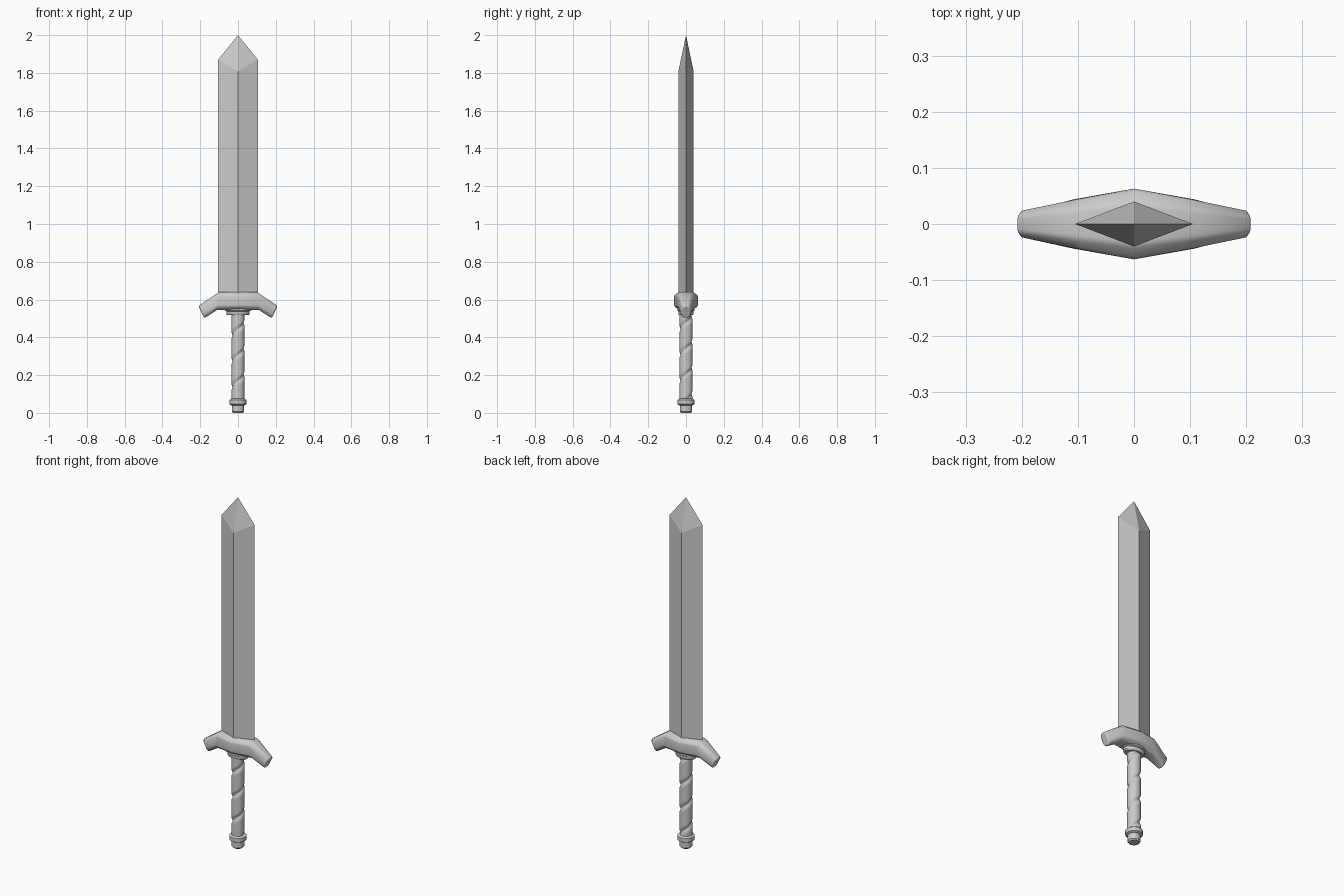
import bpy, bmesh, math

cube = bpy.data.objects.get("Cube")
if cube:
    bpy.data.objects.remove(cube, do_unlink=True)

steel = bpy.data.materials.new("grey_steel")
steel.use_nodes = True
GREY = (0.6, 0.6, 0.6, 1)
steel.diffuse_color = GREY
steel.node_tree.nodes["Principled BSDF"].inputs["Base Color"].default_value = GREY


def make(name, bm, smooth=None):
    """Turn a bmesh into an object, with optional smoothing angle in degrees."""
    bmesh.ops.recalc_face_normals(bm, faces=bm.faces)
    mesh = bpy.data.meshes.new(name)
    bm.to_mesh(mesh)
    bm.free()
    mesh.materials.append(steel)
    ob = bpy.data.objects.new(name, mesh)
    bpy.context.collection.objects.link(ob)
    if smooth:
        bpy.ops.object.select_all(action='DESELECT')
        ob.select_set(True)
        bpy.context.view_layer.objects.active = ob
        bpy.ops.object.shade_smooth_by_angle(angle=math.radians(smooth))
    return ob


def loft(name, rings, smooth=None):
    """Skin a list of closed rings and cap both ends."""
    bm = bmesh.new()
    loops = [[bm.verts.new(p) for p in ring] for ring in rings]
    n = len(loops[0])
    for a, b in zip(loops, loops[1:]):
        for i in range(n):
            j = (i + 1) % n
            bm.faces.new((a[i], a[j], b[j], b[i]))
    bm.faces.new(loops[0])
    bm.faces.new(loops[-1])
    return make(name, bm, smooth)


def lathe(name, profile, depth=1.0, sides=20):
    """Stack circles of (radius, height); depth squashes them along y."""
    turn = [math.tau * i / sides for i in range(sides)]
    return loft(name, [[(r * math.cos(t), r * depth * math.sin(t), z) for t in turn]
                       for r, z in profile], 40)


# Blade: diamond section with a four-sided point
W, D = 0.105, 0.04
bm = bmesh.new()
base = [bm.verts.new(p) for p in ((W, 0, 0.6), (0, D, 0.6), (-W, 0, 0.6), (0, -D, 0.6))]
top = [bm.verts.new(p) for p in ((W, 0, 1.87), (0, D, 1.81), (-W, 0, 1.87), (0, -D, 1.81))]
tip = bm.verts.new((0, 0, 2))
bm.faces.new(base)
for i in range(4):
    j = (i + 1) % 4
    bm.faces.new((base[i], base[j], top[j], top[i]))
    bm.faces.new((top[i], top[j], tip))
make("blade", bm)

# Crossguard: bent bar, widest at the middle, with chamfered section
# stations: upper x, upper z, lower x, lower z, half depth
half = [(0, 0.64, 0, 0.545, 0.063), (0.1, 0.64, 0.11, 0.545, 0.044),
        (0.21, 0.566, 0.178, 0.502, 0.023)]
stations = [(-a, b, -c, d, e) for a, b, c, d, e in half[:0:-1]] + half
rings = []
for ux, uz, lx, lz, d in stations:
    ring = []
    for y, t in ((0.6, 1), (1, 0.8), (1, 0.2), (0.6, 0), (-0.6, 0), (-1, 0.2), (-1, 0.8), (-0.6, 1)):
        ring.append((lx + (ux - lx) * t, y * d, lz + (uz - lz) * t))
    rings.append(ring)
guard = loft("crossguard", rings, 50)
bevel = guard.modifiers.new("soft_edges", 'BEVEL')
bevel.width = 0.006
bevel.segments = 2
bevel.limit_method = 'ANGLE'
bevel.angle_limit = math.radians(40)

# Collar beneath the guard
lathe("collar", [(0.056, 0.518), (0.062, 0.524), (0.062, 0.538), (0.07, 0.542), (0.07, 0.56)], 0.65)

# Grip: round handle with a spiral wrap groove rising to the right
PITCH, SIDES, ROWS = 0.137, 24, 96
rings = []
for k in range(ROWS + 1):
    z = 0.06 + 0.47 * k / ROWS
    ring = []
    for i in range(SIDES):
        t = math.tau * i / SIDES
        phase = ((z - 0.444) / PITCH - t / math.tau - 0.25) % 1
        edge = min(phase, 1 - phase)
        r = 0.035 - 0.009 * max(0, 1 - edge / 0.16) ** 1.5
        ring.append((r * math.cos(t), r * math.sin(t), z))
    rings.append(ring)
loft("grip", rings, 60)

# Pommel: raised ring with a rounded end cap
lathe("pommel_ring", [(0.036, 0.04), (0.045, 0.046), (0.045, 0.068), (0.036, 0.075)])
lathe("pommel_cap", [(0.027, 0), (0.033, 0.007), (0.033, 0.045)])
